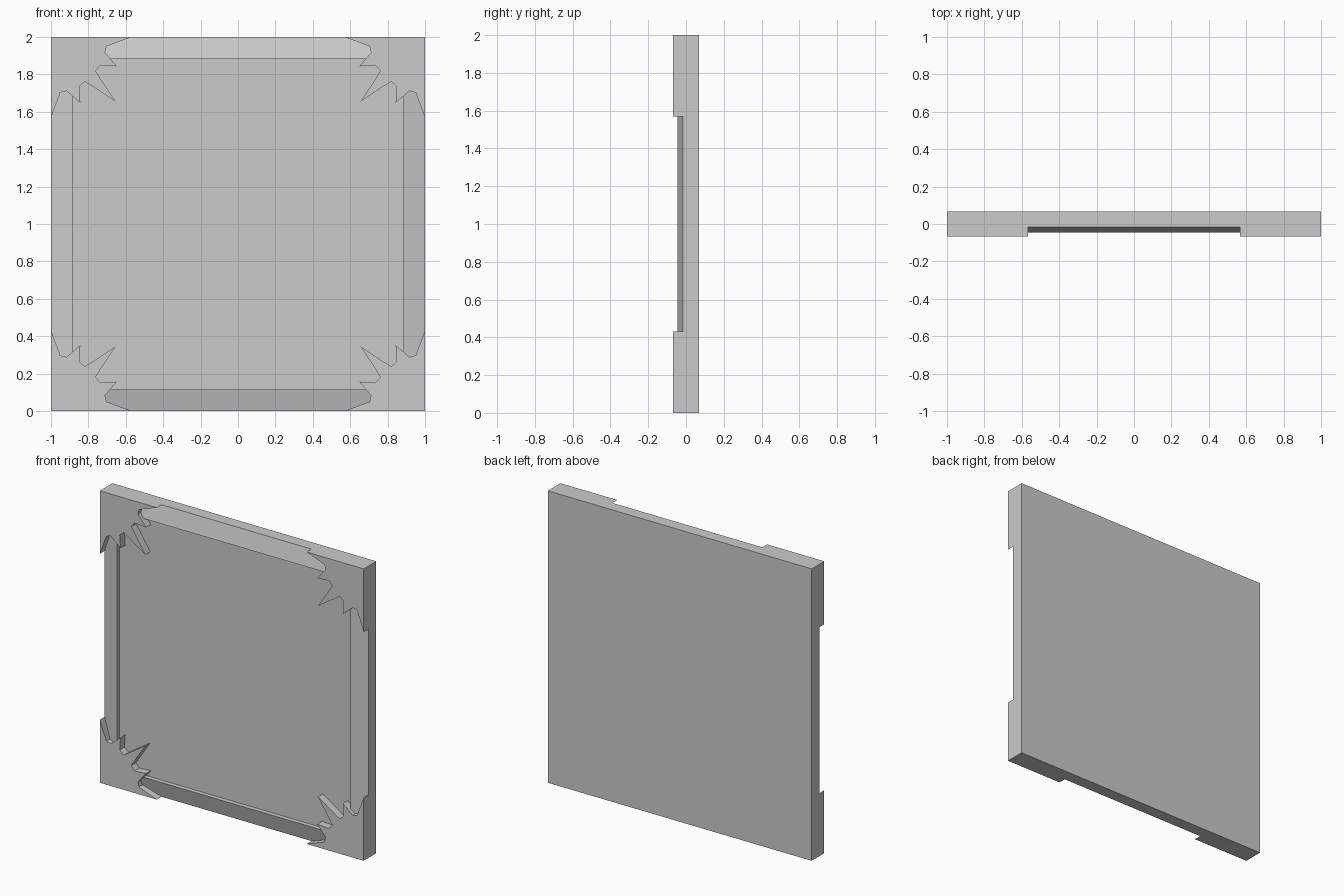
import bpy, bmesh

if "Cube" in bpy.data.objects:
    bpy.data.objects.remove(bpy.data.objects["Cube"])

BACK, FACE, RIDGE, FRONT = 0.068, -0.016, -0.046, -0.068


def finish(bm, name):
    bmesh.ops.recalc_face_normals(bm, faces=bm.faces)
    mesh = bpy.data.meshes.new(name)
    bm.to_mesh(mesh)
    bm.free()
    ob = bpy.data.objects.new(name, mesh)
    bpy.context.collection.objects.link(ob)
    return ob


# Flat square backing panel
bpy.ops.mesh.primitive_cube_add(size=1, location=(0, (BACK + FACE) / 2, 1))
panel = bpy.context.object
panel.name = "panel"
panel.scale = (2, BACK - FACE, 2)
bpy.ops.object.transform_apply(location=False, rotation=False, scale=True)

# Mitred border: wedge section swept round the square, highest at its inner edge
bm = bmesh.new()
section = [(1.0, FACE), (0.886, RIDGE), (0.886, FACE)]
rings = [[bm.verts.new((sx * r, y, 1 + sz * r))
          for sx, sz in ((-1, -1), (1, -1), (1, 1), (-1, 1))] for r, y in section]
for a, b in zip(rings, rings[1:] + rings[:1]):
    for i in range(4):
        j = (i + 1) % 4
        bm.faces.new((a[i], a[j], b[j], b[i]))
finish(bm, "sloped_border")

# Spiky corner plates: half outline measured from the corner, mirrored on the diagonal
half = [(0, 0.432), (0.050, 0.297), (0.083, 0.289), (0.157, 0.351),
        (0.151, 0.264), (0.182, 0.238)]
outline = [(0, 0)] + half + [(0.346, 0.346)] + [(v, u) for u, v in reversed(half)]
for sx, side in ((-1, "left"), (1, "right")):
    for sz, level in ((-1, "bottom"), (1, "top")):
        bm = bmesh.new()
        face = bm.faces.new([bm.verts.new((sx * (1 - u), FACE, 1 + sz * (1 - v)))
                             for u, v in outline])
        ext = bmesh.ops.extrude_face_region(bm, geom=[face], use_keep_orig=True)
        moved = [g for g in ext["geom"] if isinstance(g, bmesh.types.BMVert)]
        bmesh.ops.translate(bm, verts=moved, vec=(0, FRONT - FACE, 0))
        finish(bm, f"corner_plate_{level}_{side}")
